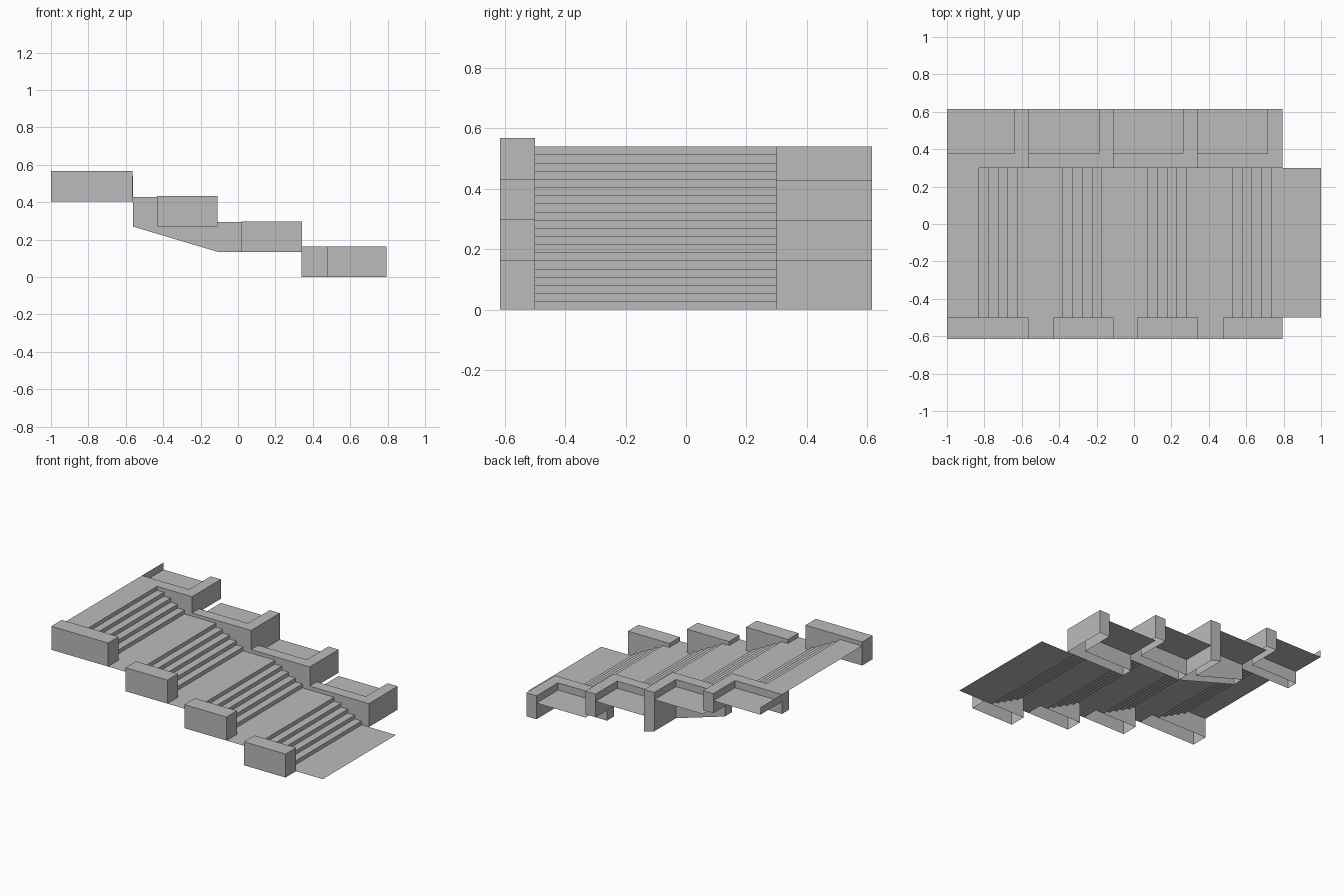
import bpy, bmesh
from mathutils import Vector

cube = bpy.data.objects.get("Cube")
if cube:
    bpy.data.objects.remove(cube, do_unlink=True)

stone = bpy.data.materials.new("grey stone")
stone.use_nodes = True
GREY = (0.5, 0.5, 0.5, 1)
stone.diffuse_color = GREY
stone.node_tree.nodes["Principled BSDF"].inputs["Base Color"].default_value = GREY


def finish(name, bm):
    mesh = bpy.data.meshes.new(name)
    bm.to_mesh(mesh)
    bm.free()
    mesh.materials.append(stone)
    obj = bpy.data.objects.new(name, mesh)
    bpy.context.collection.objects.link(obj)


def extrude_up(bm, outline, top, bottom):
    """Open-bottomed solid: counter-clockwise (x, y) outline, bottom is a function of x."""
    upper = [bm.verts.new((x, y, top)) for x, y in outline]
    lower = [bm.verts.new((x, y, bottom(x))) for x, y in outline]
    bm.faces.new(upper)
    for i in range(len(outline)):
        j = (i + 1) % len(outline)
        bm.faces.new((lower[i], lower[j], upper[j], upper[i]))


def rect(x0, x1, y0, y1):
    return [(x0, y0), (x1, y0), (x1, y1), (x0, y1)]


def plate(bm, x0, x1, y0, y1, z):
    bm.faces.new([bm.verts.new((x, y, z)) for x, y in rect(x0, x1, y0, y1)])


RISE = 0.027
FLIGHT = 5 * RISE
TREAD = 0.0525
FRONT, INNER, BACK = -0.5, 0.3, 0.615

# Stairs and landings: one stepped profile swept across the width
profile = [(-1, 4 * FLIGHT)]
z = 4 * FLIGHT
for start in (-0.83, -0.38, 0.073, 0.527):
    for step in range(5):
        x = start + step * TREAD
        profile.append((x, z))
        z = max(z - RISE, 0)
        profile.append((x, z))
profile.append((1, 0))
bm = bmesh.new()
near = [bm.verts.new((x, FRONT, z)) for x, z in profile]
far = [bm.verts.new((x, INNER, z)) for x, z in profile]
for i in range(len(profile) - 1):
    bm.faces.new((near[i], near[i + 1], far[i + 1], far[i]))
finish("stairs", bm)

# Front pedestals, hollow underneath, with the landings reaching out between them
pedestals = [(-1, -0.565), (-0.432, -0.11), (0.02, 0.342), (0.477, 0.795)]
for n, (x0, x1) in enumerate(pedestals):
    base = (3 - n) * FLIGHT
    bm = bmesh.new()
    extrude_up(bm, rect(x0, x1, -BACK, FRONT), base + 0.163, lambda x: base)
    finish(f"pedestal_{n + 1}", bm)
    if n < 3:
        bm = bmesh.new()
        plate(bm, x1, pedestals[n + 1][0], -BACK, FRONT, base)
        finish(f"landing_edge_{n + 1}", bm)

# Back planters: L-shaped wall around a sunken bed
planters = [(-1, -0.562, 0.54), (-0.562, -0.11, 0.427), (-0.11, 0.34, 0.295), (0.34, 0.793, 0.162)]
WALL, SINK = 0.078, 0.05
for n, (x0, x1, top) in enumerate(planters):
    base = (3 - n) * FLIGHT

    def bottom(x):
        # the second planter has a sloping foot
        if n == 1:
            return base - FLIGHT * (x - x0) / (x1 - x0)
        return base

    bm = bmesh.new()
    bed_y, bed_x = INNER + WALL, x1 - WALL
    outline = [(x0, INNER), (x1, INNER), (x1, BACK), (bed_x, BACK), (bed_x, bed_y), (x0, bed_y)]
    extrude_up(bm, outline, top, bottom)
    finish(f"planter_wall_{n + 1}", bm)
    bm = bmesh.new()
    plate(bm, x0, bed_x, bed_y, BACK, top - SINK)
    finish(f"planter_bed_{n + 1}", bm)

# Thin panel closing the outer end of the top planter
bm = bmesh.new()
corners = [(BACK, 0.49), (INNER + WALL, 0.49), (INNER + WALL, 0.54), (BACK, 0.54)]
bm.faces.new([bm.verts.new(Vector((-1, y, z))) for y, z in corners])
finish("planter_end_panel", bm)
